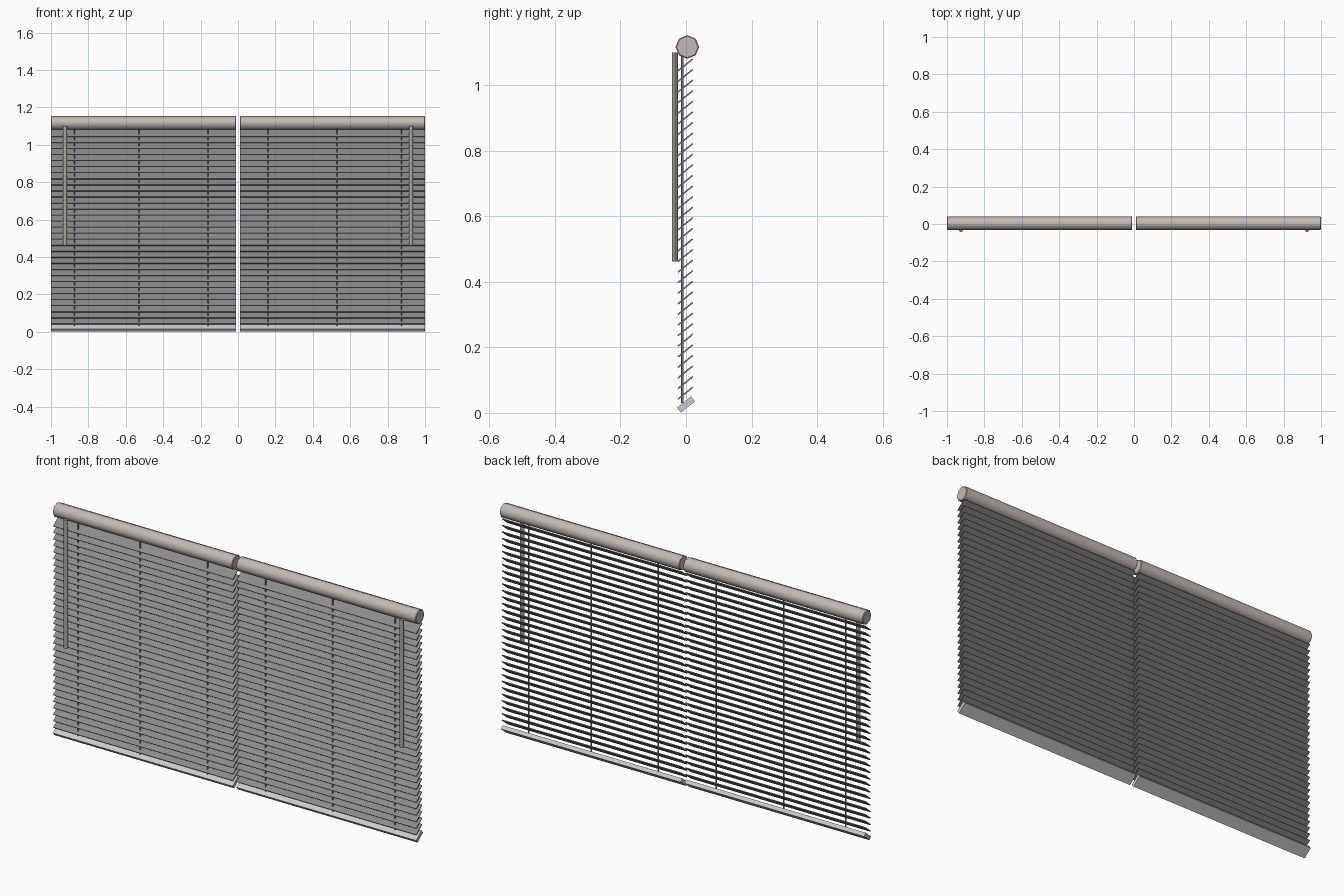
import bpy
from math import radians, pi

if "Cube" in bpy.data.objects:
    bpy.data.objects.remove(bpy.data.objects["Cube"])

TILT = radians(39)
CENTRE, WIDTH = 0.505, 0.99      # each blind's middle and width
SLATS, Z_LOW, Z_HIGH = 32, 0.060, 1.062


def colour(name, rgb):
    mat = bpy.data.materials.new(name)
    mat.diffuse_color = (*rgb, 1)
    mat.use_nodes = True
    mat.node_tree.nodes["Principled BSDF"].inputs["Base Color"].default_value = mat.diffuse_color
    return mat


taupe = colour("warm_taupe", (0.54, 0.49, 0.465))
slat_grey = colour("slat_grey", (0.26, 0.26, 0.26))
wand_taupe = colour("wand_taupe", (0.42, 0.38, 0.35))
cord_grey = colour("cord_grey", (0.3, 0.29, 0.28))


def finish(name, mat=None, smooth=False):
    ob = bpy.context.object
    ob.name = name
    bpy.ops.object.transform_apply(location=False, rotation=True, scale=True)
    if mat:
        ob.data.materials.append(mat)
    if smooth:
        bpy.ops.object.shade_smooth_by_angle(angle=radians(50))
    return ob


def tilted_bar(name, x, y, z, depth, thick, mat=None):
    bpy.ops.mesh.primitive_cube_add(size=1, location=(x, y, z), rotation=(TILT, 0, 0))
    bpy.context.object.scale = (WIDTH, depth, thick)
    return finish(name, mat)


def rod(name, loc, radius, length, sides=8, rot=(0, 0, 0), mat=None, widen=1):
    bpy.ops.mesh.primitive_cylinder_add(vertices=sides, radius=radius, depth=length,
                                        location=loc, rotation=rot)
    bpy.context.object.scale.x = widen
    return finish(name, mat, True)


for side, s in (("left", -1), ("right", 1)):
    x = s * CENTRE

    # Head rail: eight-sided tube along x with softened ends
    rail = rod(side + "_head_rail", (x, 0.004, 1.117), 0.036, WIDTH,
               rot=(0, pi / 2, 0), mat=taupe)
    bevel = rail.modifiers.new("soft_ends", "BEVEL")
    bevel.limit_method = "ANGLE"
    bevel.angle_limit = radians(60)
    bevel.width = 0.003

    # Slats: one thin tilted bar repeated upwards
    slat = tilted_bar(side + "_slats", x, -0.002, Z_LOW, 0.058, 0.0045, slat_grey)
    array = slat.modifiers.new("stack", "ARRAY")
    array.count = SLATS
    array.use_relative_offset = False
    array.use_constant_offset = True
    array.constant_offset_displace = (0, 0, (Z_HIGH - Z_LOW) / (SLATS - 1))

    # Thick bottom rail
    tilted_bar(side + "_bottom_rail", x, 0, 0.0255, 0.055, 0.019)

    # Ladder cords
    for i, cx in enumerate((0.16, 0.53, 0.873)):
        rod(f"{side}_cord_{i + 1}", (s * cx, -0.011, 0.56), 0.004, 1.06, 6,
            mat=cord_grey, widen=0.8)

    # Tilt wand hanging in front
    rod(side + "_tilt_wand", (s * 0.925, -0.034, 0.781), 0.009, 0.638,
        mat=wand_taupe, widen=1.25)
